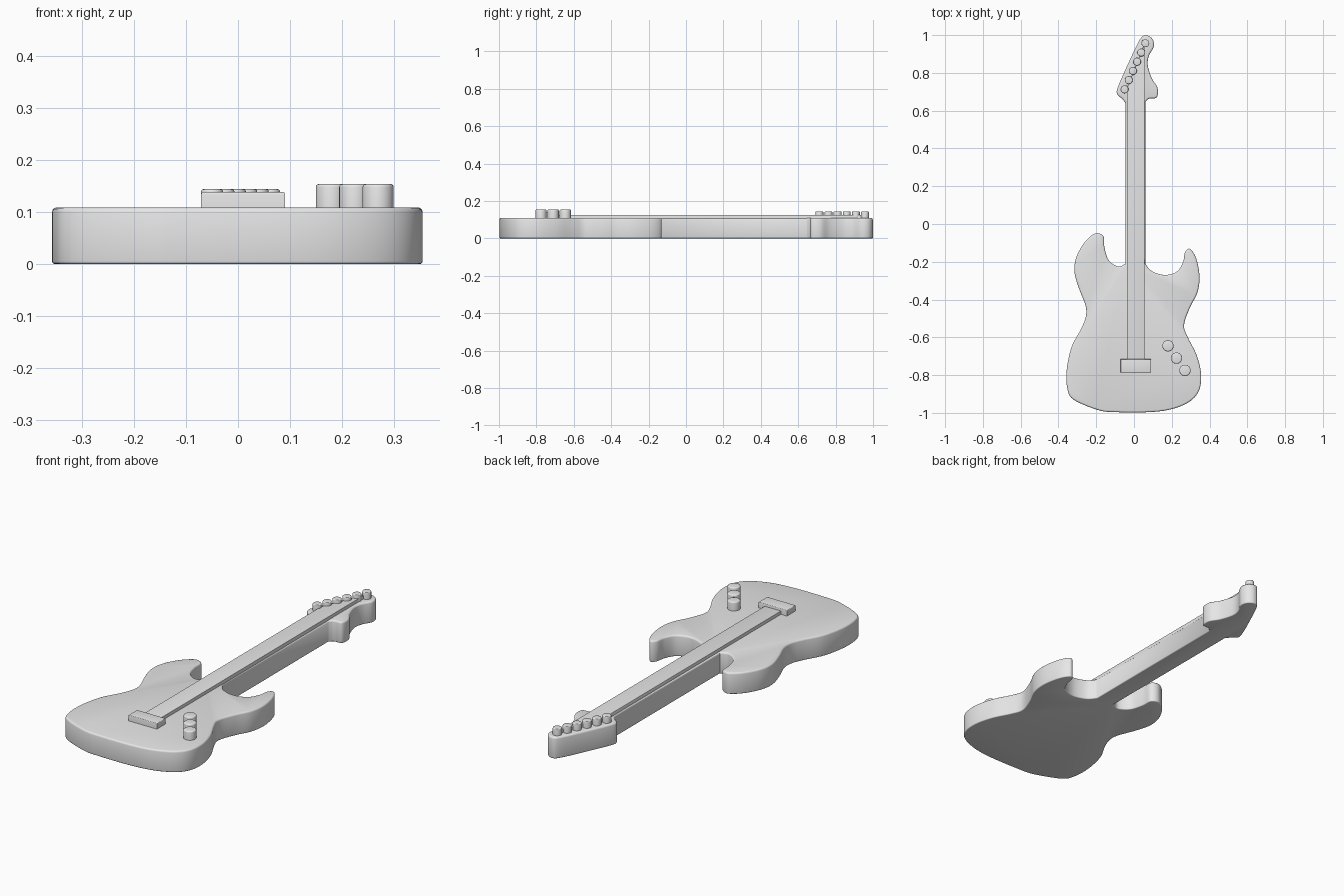
import bpy, bmesh, math
from mathutils import Vector

default = bpy.data.objects.get("Cube")
if default:
    bpy.data.objects.remove(default)

# One plain grey finish for every part
GREY = (0.8, 0.8, 0.8, 1.0)
finish = bpy.data.materials.new("plain_grey")
finish.use_nodes = True
finish.diffuse_color = GREY
finish.node_tree.nodes["Principled BSDF"].inputs["Base Color"].default_value = GREY


def smooth_path(points, steps=5):
    """Open curve passing through all the points (Catmull-Rom)."""
    pts = [Vector(p) for p in points]
    pts = [pts[0]] + pts + [pts[-1]]
    path = []
    for a, b, c, d in zip(pts, pts[1:], pts[2:], pts[3:]):
        for i in range(steps):
            t = i / steps
            path.append(0.5 * (2 * b + (c - a) * t
                               + (2 * a - 5 * b + 4 * c - d) * t ** 2
                               + (3 * b - a - 3 * c + d) * t ** 3))
    path.append(pts[-1])
    return path


def slab(name, outline, bottom, top, round_top, round_bottom=0):
    """Extrude an outline upward and round its rims."""
    bm = bmesh.new()
    base = bm.faces.new([bm.verts.new((p[0], p[1], bottom)) for p in outline])
    extruded = bmesh.ops.extrude_face_region(bm, geom=[base], use_keep_orig=True)
    raised = [v for v in extruded["geom"] if isinstance(v, bmesh.types.BMVert)]
    bmesh.ops.translate(bm, verts=raised, vec=(0, 0, top - bottom))
    bmesh.ops.recalc_face_normals(bm, faces=bm.faces)
    for level, width in ((top, round_top), (bottom, round_bottom)):
        if width:
            rim = [e for e in bm.edges
                   if all(abs(v.co.z - level) < 1e-5 for v in e.verts)]
            bmesh.ops.bevel(bm, geom=rim, offset=width, segments=3,
                            profile=0.5, affect='EDGES', clamp_overlap=False)
    bmesh.ops.recalc_face_normals(bm, faces=bm.faces)
    for face in bm.faces:
        face.smooth = abs(face.normal.z) < 0.99
    mesh = bpy.data.meshes.new(name)
    bm.to_mesh(mesh)
    bm.free()
    mesh.set_sharp_from_angle(angle=math.radians(40))
    mesh.materials.append(finish)
    obj = bpy.data.objects.new(name, mesh)
    bpy.context.collection.objects.link(obj)
    return obj


def circle(x, y, radius, sides=28):
    angles = [math.tau * i / sides for i in range(sides)]
    return [(x + radius * math.cos(a), y + radius * math.sin(a)) for a in angles]


def rectangle(left, right, front, back):
    return [(left, front), (right, front), (right, back), (left, back)]


BODY_TOP = 0.109

# Body outline, from the left neck joint round the tail to the right joint
body_curve = smooth_path([
    (-.045, -.21), (-.085, -.225), (-.135, -.19), (-.157, -.12), (-.162, -.065),
    (-.205, -.05), (-.26, -.095), (-.305, -.175), (-.315, -.255), (-.29, -.345),
    (-.257, -.43), (-.255, -.49), (-.28, -.555), (-.33, -.65), (-.356, -.77),
    (-.353, -.87), (-.32, -.93), (-.19, -.985), (-.1, -.996), (.08, -.996),
    (.2, -.98), (.295, -.94), (.345, -.88), (.355, -.79), (.33, -.69),
    (.285, -.6), (.265, -.535), (.295, -.445), (.335, -.365), (.347, -.28),
    (.33, -.185), (.297, -.132), (.27, -.15), (.26, -.2), (.23, -.25),
    (.165, -.27), (.095, -.25), (.06, -.21)])

# Headstock outline, from the right side of the neck over the tip
head_curve = smooth_path([
    (.06, .645), (.08, .664), (.12, .67), (.125, .72), (.095, .77),
    (.073, .84), (.079, .89), (.105, .94), (.097, .98), (.063, .999),
    (.03, .975), (-.035, .84), (-.083, .73), (-.09, .69), (-.06, .66),
    (-.045, .64)])

slab("body_neck_and_headstock", body_curve + head_curve, 0, BODY_TOP, 0.009, 0.005)

# Raised string strip, slanting along the row of pegs at its far end
slab("string_strip", [(-.037, -.73), (.056, -.73), (.056, .955), (-.037, .72)],
     0.1, 0.126, 0.002)

# Bridge block holding the near end of the strip
slab("bridge", rectangle(-.071, .091, -.787, -.716), 0.1, 0.139, 0.005)

# Three control knobs
for i in range(3):
    slab(f"control_knob_{i + 1}", circle(.18 + .045 * i, -.645 - .065 * i, .03),
         0.1, 0.154, 0.006)

# Six tuning pegs in a slanted row
for i in range(6):
    slab(f"tuning_peg_{i + 1}", circle(-.05 + .022 * i, .713 + .0488 * i, .021),
         0.1, 0.144, 0.004)
